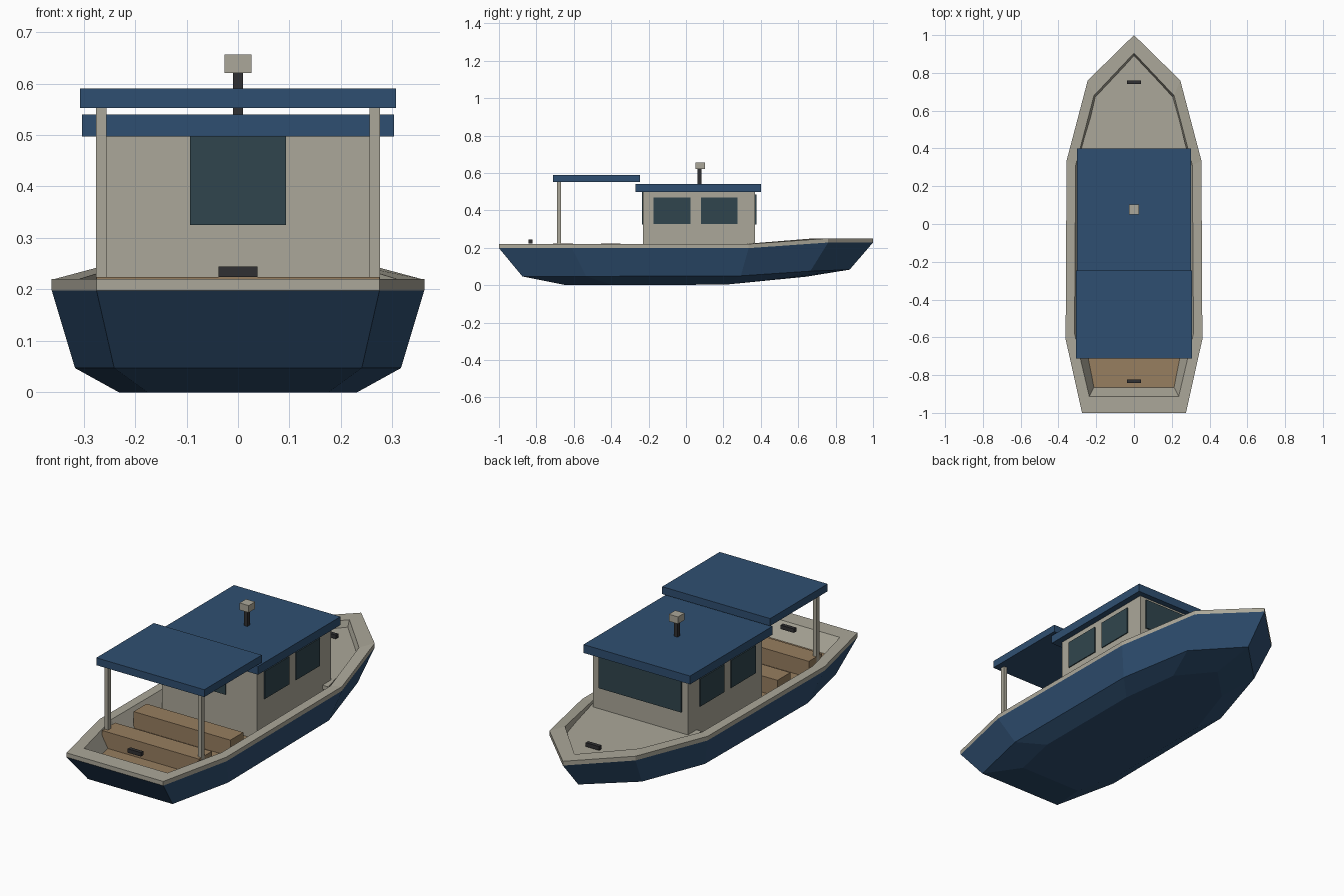
import bpy, bmesh

if "Cube" in bpy.data.objects:
    bpy.data.objects.remove(bpy.data.objects["Cube"])


def material(name, rgb):
    m = bpy.data.materials.new(name)
    m.use_nodes = True
    m.diffuse_color = (*rgb, 1)
    m.node_tree.nodes["Principled BSDF"].inputs["Base Color"].default_value = (*rgb, 1)
    return m


navy = material("navy paint", (0.028, 0.078, 0.165))
cream = material("cream paint", (0.41, 0.39, 0.32))
wood = material("deck wood", (0.31, 0.21, 0.115))
glass = material("window glass", (0.03, 0.06, 0.075))
black = material("black metal", (0.03, 0.03, 0.032))


def finish(name, bm, mats):
    me = bpy.data.meshes.new(name)
    bm.to_mesh(me)
    bm.free()
    for m in mats:
        me.materials.append(m)
    ob = bpy.data.objects.new(name, me)
    bpy.context.collection.objects.link(ob)
    return ob


def box(name, x, y, z, mat):
    """Box from (low, high) pairs on each axis."""
    bm = bmesh.new()
    bmesh.ops.create_cube(bm, size=1)
    for v in bm.verts:
        for i, (lo, hi) in enumerate((x, y, z)):
            v.co[i] = lo + (hi - lo) * (v.co[i] + 0.5)
    return finish(name, bm, [mat])


def ring(bm, half, heights):
    """Closed outline from a stern-to-bow half outline, mirrored across x."""
    pts = [(x, y, z) for (x, y), z in zip(half, heights)]
    pts += [(-x, y, z) for x, y, z in reversed(pts[:-1])]
    return [bm.verts.new(p) for p in pts]


def scaled(half, s):
    return [(x * s, y * s) for x, y in half]


# Hull: outlines lofted from the keel up, over the rail and down to the floor
sheer = [(0.275, -1), (0.362, -0.61), (0.357, 0.335), (0.245, 0.76), (0, 1)]
rim = [(0.237, -0.912), (0.315, -0.58), (0.309, 0.31), (0.212, 0.68), (0, 0.905)]
well = [(0.212, -0.865), (0.27, -0.57), (0.27, 0.3), (0.19, 0.65), (0, 0.86)]
top = [0.22, 0.22, 0.22, 0.25, 0.25]
FLOOR = 0.14
bm = bmesh.new()
rings = [
    ring(bm, scaled(sheer, 0.64), [0, 0, 0.003, 0.032, 0.045]),
    ring(bm, scaled(sheer, 0.875), [0.047, 0.047, 0.05, 0.075, 0.083]),
    ring(bm, sheer, [z - 0.022 for z in top]),
    ring(bm, sheer, top),
    ring(bm, rim, top),
    ring(bm, well, [FLOOR] * 5),
]
bm.faces.new(rings[0])
for level, (a, b) in enumerate(zip(rings, rings[1:])):
    for i in range(len(a)):
        j = (i + 1) % len(a)
        f = bm.faces.new((a[i], a[j], b[j], b[i]))
        f.material_index = 0 if level < 2 else 1
floor = bm.faces.new(rings[-1])
floor.material_index = 2
bmesh.ops.recalc_face_normals(bm, faces=bm.faces)
finish("hull", bm, [navy, cream, wood])

# Foredeck: flat plate just inside the rail, ahead of the cabin
bm = bmesh.new()
deck = [(0.303, 0.3), (0.207, 0.678), (0, 0.897)]
face = bm.faces.new(ring(bm, deck, [0.217] * 3))
ext = bmesh.ops.extrude_face_region(bm, geom=[face])
for v in ext["geom"]:
    if isinstance(v, bmesh.types.BMVert):
        v.co.z -= 0.02
bmesh.ops.recalc_face_normals(bm, faces=bm.faces)
finish("foredeck", bm, [cream])

# Cabin with its roof and the aft canopy
W = 0.27
box("cabin", (-W, W), (-0.23, 0.37), (FLOOR, 0.5), cream)
box("cabin_roof", (-0.303, 0.303), (-0.27, 0.4), (0.497, 0.54), navy)
box("canopy", (-0.307, 0.307), (-0.712, -0.245), (0.552, 0.59), navy)

# Windows
box("aft_window", (-0.093, 0.093), (-0.236, -0.229), (0.325, 0.497), glass)
box("forward_window", (-0.235, 0.235), (0.369, 0.376), (0.325, 0.485), glass)

for side, s in (("left", 1), ("right", -1)):
    for place, y in (("aft", (-0.175, 0.025)), ("forward", (0.08, 0.275))):
        x = sorted((s * (W - 0.001), s * (W + 0.005)))
        box(f"{side}_{place}_side_window", x, y, (0.328, 0.47), glass)
    x = sorted((s * 0.256, s * 0.276))
    box(f"{side}_canopy_post", x, (-0.69, -0.667), (FLOOR, 0.555), cream)

# Bench seats
for place, y in (("aft", (-0.71, -0.605)), ("forward", (-0.455, -0.35))):
    box(f"{place}_bench", (-0.275, 0.275), y, (FLOOR, 0.224), wood)

# Exhaust stack and cap
box("exhaust_stack", (-0.01, 0.01), (0.062, 0.082), (0.53, 0.622), black)
box("exhaust_cap", (-0.026, 0.026), (0.05, 0.102), (0.62, 0.656), cream)

# Mooring cleats
for place, y in (("stern", -0.832), ("bow", 0.75)):
    box(f"{place}_cleat", (-0.038, 0.038), (y - 0.01, y + 0.01), (0.224, 0.244), black)
